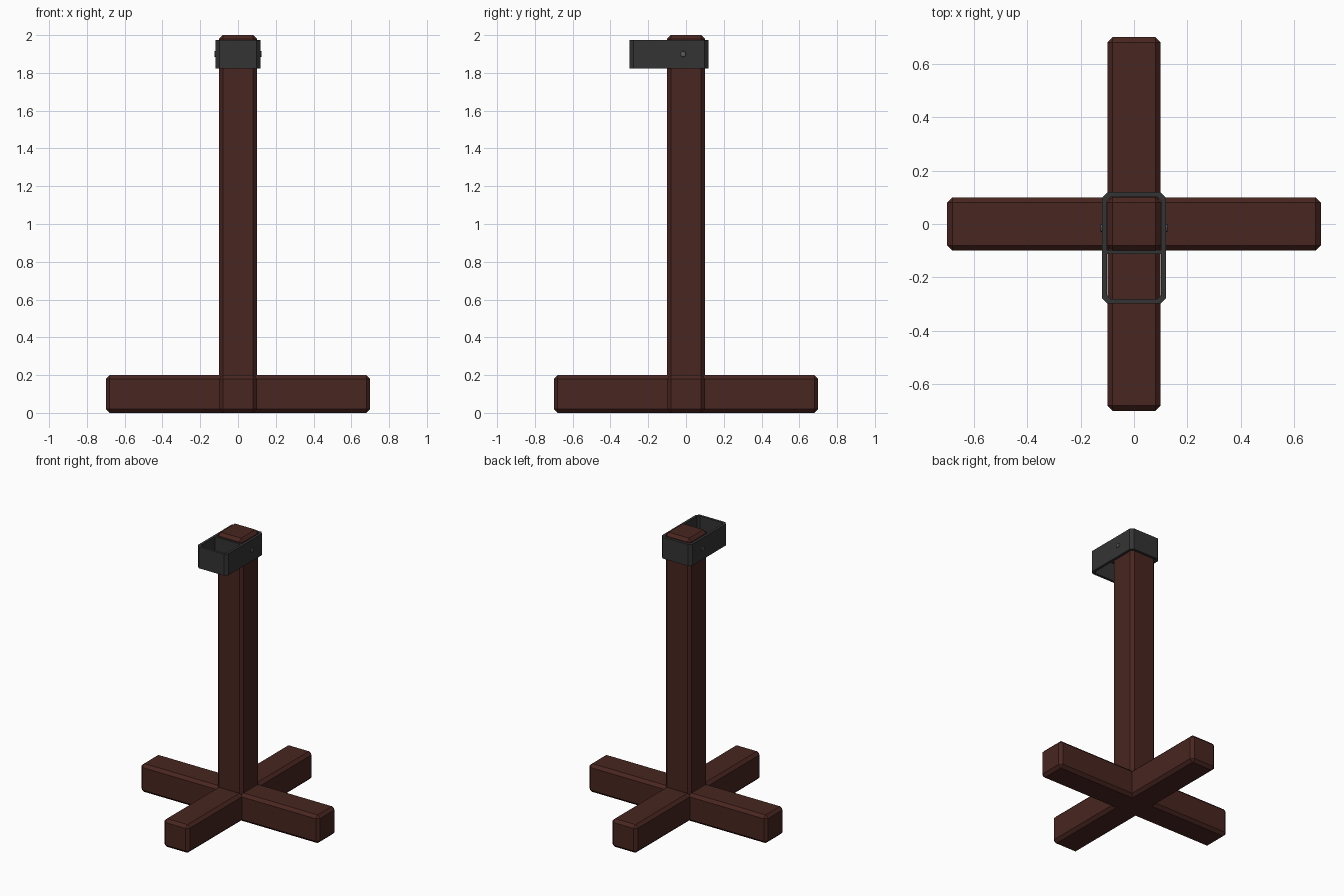
import bpy, bmesh
from math import radians
from mathutils import Matrix

if "Cube" in bpy.data.objects:
    bpy.data.objects.remove(bpy.data.objects["Cube"])


def material(name, rgb):
    m = bpy.data.materials.new(name)
    m.diffuse_color = (*rgb, 1)
    m.use_nodes = True
    m.node_tree.nodes["Principled BSDF"].inputs["Base Color"].default_value = m.diffuse_color
    return m


WOOD = material("dark_wood", (0.065, 0.019, 0.014))
IRON = material("dark_iron", (0.034, 0.034, 0.034))
STEEL = material("bolt_steel", (0.1, 0.1, 0.1))


def finish(name, bm, mat):
    bmesh.ops.recalc_face_normals(bm, faces=bm.faces[:])
    me = bpy.data.meshes.new(name)
    bm.to_mesh(me)
    bm.free()
    me.materials.append(mat)
    ob = bpy.data.objects.new(name, me)
    bpy.context.collection.objects.link(ob)
    return ob


def box(name, lo, hi, mat, bevel=0):
    size = [b - a for a, b in zip(lo, hi)]
    mid = [(a + b) / 2 for a, b in zip(lo, hi)]
    bm = bmesh.new()
    bmesh.ops.create_cube(bm, size=1, matrix=Matrix.Translation(mid) @ Matrix.Diagonal((*size, 1)))
    if bevel:
        bmesh.ops.bevel(bm, geom=bm.edges[:], offset=bevel, segments=1, affect='EDGES')
    return finish(name, bm, mat)


def chamfered_outline(x, y0, y1, c):
    return [(x - c, y0), (x, y0 + c), (x, y1 - c), (x - c, y1),
            (c - x, y1), (-x, y1 - c), (-x, y0 + c), (c - x, y0)]


# Crossed base beams and upright post
BEVEL = 0.02
box("base_beam_side", (-0.7, -0.1, 0), (0.7, 0.1, 0.2), WOOD, BEVEL)
box("base_beam_front", (-0.1, -0.7, 0), (0.1, 0.7, 0.2), WOOD, BEVEL)
box("post", (-0.1, -0.1, 0), (0.1, 0.1, 2.0), WOOD, BEVEL)

# Iron band: chamfered ring around the post that loops out to the front
Z0, Z1 = 1.823, 1.975
bm = bmesh.new()
outlines = (chamfered_outline(0.119, -0.298, 0.119, 0.02),
            chamfered_outline(0.101, -0.28, 0.101, 0.013))
rings = [[bm.verts.new((x, y, z)) for x, y in outlines[i]]
         for i, z in ((0, Z0), (0, Z1), (1, Z1), (1, Z0))]
for k in range(4):
    a, b = rings[k], rings[(k + 1) % 4]
    for i in range(8):
        j = (i + 1) % 8
        bm.faces.new((a[i], a[j], b[j], b[i]))
finish("iron_band", bm, IRON)

# Plate between the post and the open loop
box("band_divider", (-0.105, -0.113, Z0), (0.105, -0.097, Z1), IRON)

# Bolt heads on both sides
for side, s in (("left", -1), ("right", 1)):
    bm = bmesh.new()
    bmesh.ops.create_cone(
        bm, cap_ends=True, segments=8, radius1=0.019, radius2=0.014, depth=0.016,
        matrix=Matrix.Translation((s * 0.117, -0.015, 1.9)) @ Matrix.Rotation(radians(90 * s), 4, 'Y'))
    finish(side + "_bolt", bm, STEEL)
